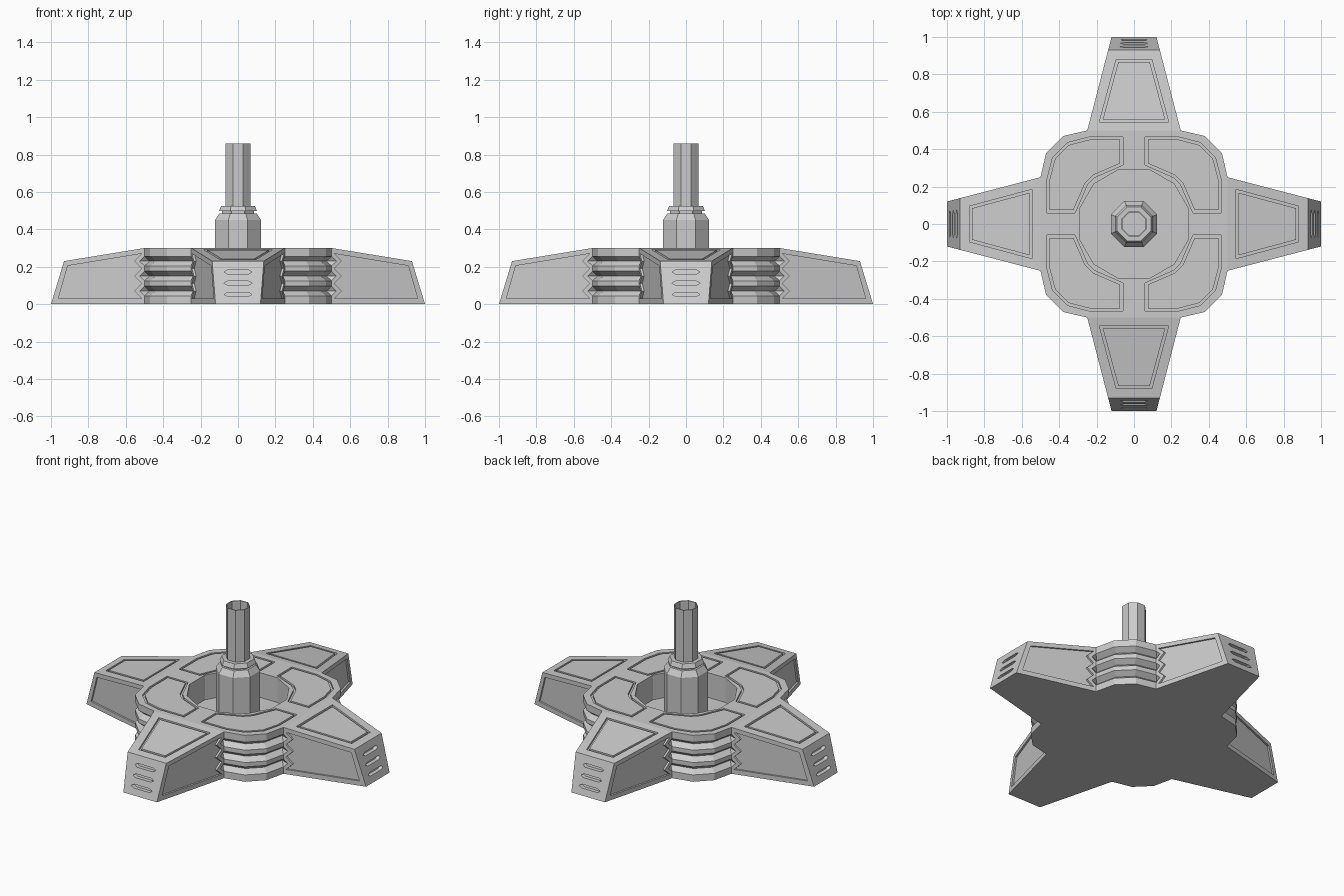
import bpy, bmesh, math
from mathutils import Matrix, Vector

if "Cube" in bpy.data.objects:
    bpy.data.objects.remove(bpy.data.objects["Cube"])


def finish(name, bm):
    bmesh.ops.recalc_face_normals(bm, faces=bm.faces[:])
    me = bpy.data.meshes.new(name)
    bm.to_mesh(me)
    bm.free()
    ob = bpy.data.objects.new(name, me)
    bpy.context.collection.objects.link(ob)
    return ob


def loft(bm, loops, closed=False, caps=True):
    """Skin quads between equally long point loops."""
    vs = [[bm.verts.new(p) for p in lp] for lp in loops]
    n = len(vs[0])
    for a, b in zip(vs, vs[1:] + vs[:1] if closed else vs[1:]):
        for i in range(n):
            j = (i + 1) % n
            bm.faces.new((a[i], a[j], b[j], b[i]))
    if caps and not closed:
        bm.faces.new(vs[0])
        bm.faces.new(vs[-1])


def offset(pts, d, closed=True):
    """Mitred offset of a 2D path to its left by d."""
    P = [Vector(p) for p in pts]
    n, out = len(P), []
    for i in range(n):
        a = P[i] - P[i - 1] if closed or i else P[1] - P[0]
        b = P[(i + 1) % n] - P[i] if closed or i < n - 1 else a
        na, nb = Vector((-a.y, a.x)).normalized(), Vector((-b.y, b.x)).normalized()
        out.append(P[i] + (na + nb) * d / (1 + na.dot(nb)))
    return out


def ngon(r, z, n):
    return [(r * math.cos(2 * math.pi * (i + .5) / n),
             r * math.sin(2 * math.pi * (i + .5) / n), z) for i in range(n)]


H, END_X, END_Z = .30, .93, .23


def flank(x):
    return .25 - .26 * (x - .5)


def arm_top(x):
    return H - (H - END_Z) * (x - .5) / (END_X - .5)


turns = [Matrix.Rotation(math.radians(90 * k), 4, 'Z') for k in range(4)]

# Hub with four tapering arms
bot = [(1, -.12, 0), (1, .12, 0), (.5, .25, 0), (.47, .38, 0), (.38, .47, 0), (.25, .5, 0)]
top = [(END_X, -flank(END_X), END_Z), (END_X, flank(END_X), END_Z)]
top += [(x, y, H) for x, y, z in bot[2:]]
bm = bmesh.new()
B = [bm.verts.new(m @ Vector(p)) for m in turns for p in bot]
T = [bm.verts.new(m @ Vector(p)) for m in turns for p in top]
bm.faces.new(B)
bm.faces.new([T[i] for i in range(24) if i % 6 > 1])
for k in range(4):
    bm.faces.new([T[6 * k + o] for o in (-1, 0, 1, 2)])
for i in range(24):
    j = (i + 1) % 24
    bm.faces.new((B[i], B[j], T[j], T[i]))
body = finish("base_body", bm)

# All cuts for one quadrant, repeated by rotation
bm = bmesh.new()


def trench(pts, zf, w=.014, depth=.013):
    inner = offset(pts, w)
    loops = []
    for o, i in zip(pts, inner):
        loops.append([(o[0], o[1], zf(o[0]) + .02), (i[0], i[1], zf(i[0]) + .02),
                      (i[0], i[1], zf(i[0]) - depth), (o[0], o[1], zf(o[0]) - depth)])
    loft(bm, loops, closed=True)


# panel outline on the hub corner
half = [(.315, .06), (.465, .06), (.465, .24), (.435, .355)]
trench(half + [(.355, .435), (.24, .465), (.06, .465), (.06, .315), (.21, .25), (.25, .21)],
       lambda x: H)
# panel outline on the arm top
trench([(.545, -.185), (.88, -.095), (.88, .095), (.545, .185)], arm_top)
# end vents
for z in (.172, .112, .052):
    hexa = [(-.075, 0), (-.055, -.011), (.055, -.011), (.075, 0), (.055, .011), (-.055, .011)]
    loft(bm, [[(1 - .07 * (z + dz) / END_Z + d, y, z + dz) for y, dz in hexa]
              for d in (.02, -.025)])
# recessed flank panels with a toothed inner edge
panel = [(.515, .03), (.96, .03), (.91, .205), (.515, .27), (.555, .23),
         (.515, .19), (.555, .15), (.515, .11), (.555, .07)]
for s in (1, -1):
    loft(bm, [[(x, s * (flank(x) + d), z) for x, z in panel] for d in (.02, -.012)])
# horizontal V grooves round the corner
path = [(.54, flank(.54)), (.5, .25), (.47, .38), (.38, .47), (.25, .5), (flank(.54), .54)]
deep, out = offset(path, .032, False), offset(path, -.01, False)
for z in (.23, .15, .07):
    loops = [[(*d, z), (*o, z + .034), (*o, z - .034)]
             for d, o in zip(deep[1:-1], out[1:-1])]
    n0 = len(bm.verts)
    loft(bm, loops, caps=False)
    bm.verts.ensure_lookup_table()
    new = bm.verts[n0:]
    for tri, tip in ((new[:3], out[0]), (new[-3:], out[-1])):
        apex = bm.verts.new((*tip, z))
        for i in range(3):
            bm.faces.new((tri[i], tri[(i + 1) % 3], apex))
quarter = bm.verts[:] + bm.edges[:] + bm.faces[:]
for k in (1, 2, 3):
    dup = bmesh.ops.duplicate(bm, geom=quarter)["geom"]
    bmesh.ops.transform(bm, matrix=turns[k],
                        verts=[v for v in dup if isinstance(v, bmesh.types.BMVert)])
# central pit
loft(bm, [ngon(.303, .14, 12), ngon(.303, .4, 12)])
cutter = finish("base_cutter", bm)
cutter.hide_render = True

mod = body.modifiers.new("cuts", 'BOOLEAN')
mod.operation, mod.solver, mod.object = 'DIFFERENCE', 'EXACT', cutter
bpy.context.view_layer.objects.active = body
bpy.ops.object.modifier_apply(modifier=mod.name)
bpy.data.objects.remove(cutter)

# Octagonal column with collar
k8 = 1 / math.cos(math.pi / 8)
bm = bmesh.new()
loft(bm, [ngon(r * k8, z, 8) for r, z in
          [(.123, .13), (.123, .45), (.10, .485), (.085, .485), (.085, .497),
           (.102, .497), (.09, .525), (.06, .525)]])
finish("column", bm)

# Hollow pole
bm = bmesh.new()
loft(bm, [ngon(r * k8, z, 8) for r, z in
          [(.067, .515), (.067, .86), (.061, .86), (.061, .53)]])
finish("pole", bm)
